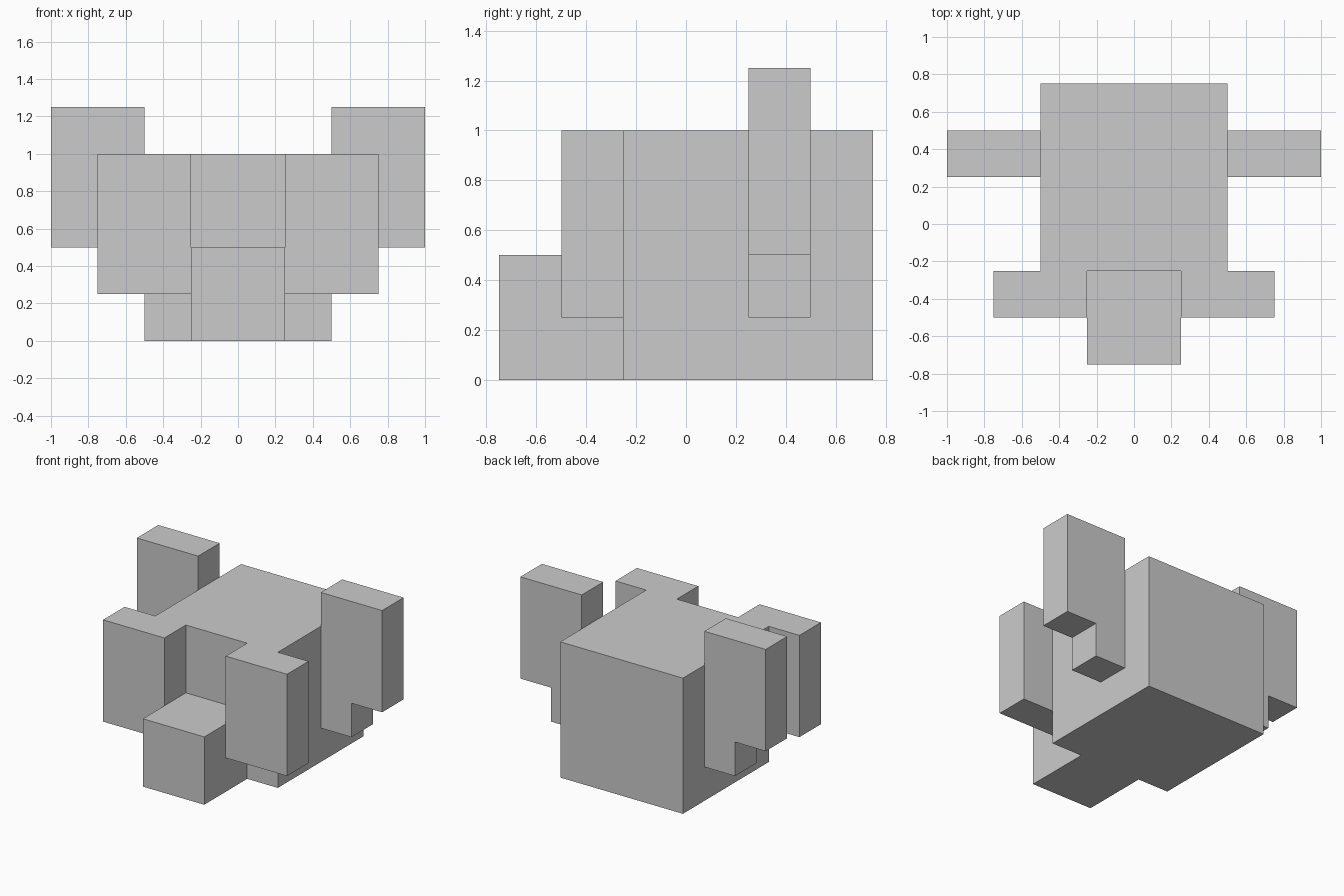
import bpy
import bmesh
from mathutils import Vector

if "Cube" in bpy.data.objects:
    bpy.data.objects.remove(bpy.data.objects["Cube"])


def prism(name, profile, y0, y1, mirrored=False):
    """Extrude an XZ profile from y0 to y1, optionally mirrored across x = 0."""
    bm = bmesh.new()
    face = bm.faces.new([bm.verts.new((x, y0, z)) for x, z in profile])
    ext = bmesh.ops.extrude_face_region(bm, geom=[face], use_keep_orig=True)
    verts = [g for g in ext["geom"] if isinstance(g, bmesh.types.BMVert)]
    bmesh.ops.translate(bm, verts=verts, vec=Vector((0, y1 - y0, 0)))
    bmesh.ops.recalc_face_normals(bm, faces=bm.faces)
    mesh = bpy.data.meshes.new(name)
    bm.to_mesh(mesh)
    bm.free()
    obj = bpy.data.objects.new(name, mesh)
    bpy.context.collection.objects.link(obj)
    if mirrored:
        mod = obj.modifiers.new("Mirror", "MIRROR")
        mod.use_mirror_merge = False
    return obj


def rect(x0, x1, z0, z1):
    return [(x0, z0), (x1, z0), (x1, z1), (x0, z1)]


# Main cube and the low block in front of it
prism("body", rect(-0.5, 0.5, 0, 1), -0.25, 0.75)
prism("snout", rect(-0.25, 0.25, 0, 0.5), -0.75, -0.25)

# Pair of raised blocks on the front corners
prism("front_limbs", rect(0.25, 0.75, 0.25, 1), -0.5, -0.25, mirrored=True)

# Pair of stepped side arms rising above the body
arm = [(0.5, 0.25), (0.75, 0.25), (0.75, 0.5), (1, 0.5), (1, 1.25), (0.5, 1.25)]
prism("side_arms", arm, 0.25, 0.5, mirrored=True)
